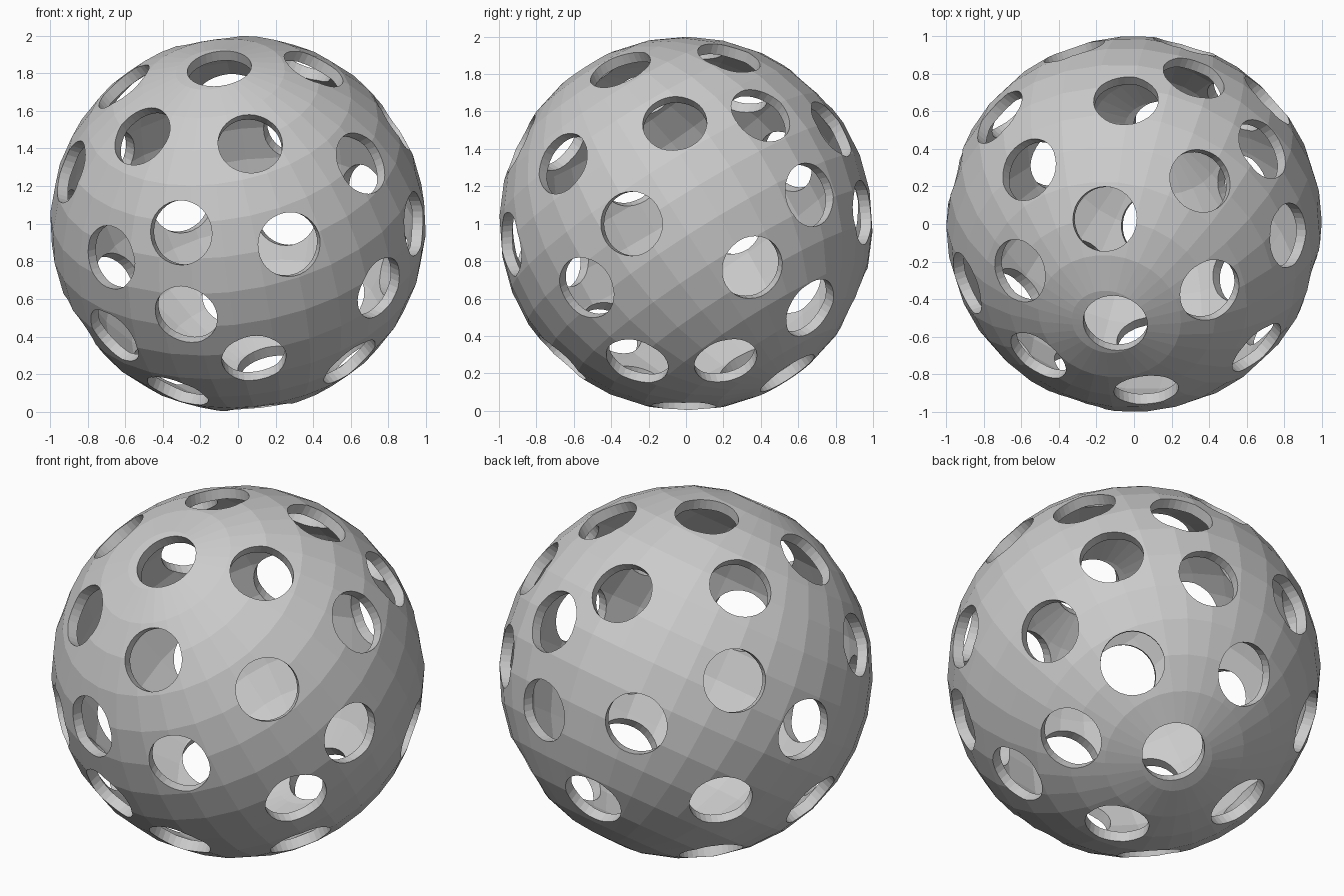
import bpy, bmesh
from mathutils import Vector, Matrix

if "Cube" in bpy.data.objects:
    bpy.data.objects.remove(bpy.data.objects["Cube"])

R, WALL, HOLE_R = 1.0, 0.06, 0.172
CENTRE = Vector((0, 0, 1))
POLE = Vector((-0.14, -0.53, 0.835))      # tilt of the sphere's pole axis

# directions of the drilled holes, seen from the ball's centre
HOLES = [
    (-.10, -.53, .83), (.40, -.35, .82), (-.61, -.25, .735), (-.51, -.70, .465),
    (.065, -.88, .424), (.65, -.655, .32), (-.89, -.315, .277), (-.304, -.935, -.048),
    (.272, -.935, -.11), (.94, -.293, 0), (-.677, -.69, -.18), (-.277, -.81, -.485),
    (.747, -.528, -.34), (-.66, -.42, -.597), (.085, -.667, -.72), (.59, -.26, -.73),
    (-.32, -.26, -.885), (.816, -.06, .535), (-.043, .66, .73), (.32, .78, .51),
    (-.725, .576, .36), (-.56, .29, .756), (.352, .23, .888), (.683, .40, .58),
    (-.155, .027, .97), (-.32, .925, .13), (.27, .945, .06), (.71, .66, .155),
    (.89, .357, -.235), (.57, .667, -.453), (.62, .213, -.736), (.18, .545, -.805),
    (.11, -.01, -.97), (-.95, .257, .01), (-.02, .897, -.405), (-.675, .635, -.34),
    (-.83, .02, -.53), (-.42, .365, -.81),
]


def new_object(name, bm):
    me = bpy.data.meshes.new(name)
    bm.to_mesh(me)
    bm.free()
    ob = bpy.data.objects.new(name, me)
    bpy.context.collection.objects.link(ob)
    return ob


def frame(direction):
    return direction.to_track_quat('Z', 'Y').to_matrix().to_4x4()


# hollow ball: outer skin plus reversed inner skin
bm = bmesh.new()
base = Matrix.Translation(CENTRE) @ frame(POLE)
inner = bmesh.ops.create_uvsphere(bm, u_segments=32, v_segments=16, radius=R - WALL, matrix=base)
bmesh.ops.reverse_faces(bm, faces=bm.faces[:])
bmesh.ops.create_uvsphere(bm, u_segments=32, v_segments=16, radius=R, matrix=base)
ball = new_object("perforated_ball", bm)

# one radial drill per hole
bm = bmesh.new()
for h in HOLES:
    d = Vector(h).normalized()
    bmesh.ops.create_cone(bm, cap_ends=True, segments=32, radius1=HOLE_R, radius2=HOLE_R,
                          depth=0.36, matrix=Matrix.Translation(CENTRE + d) @ frame(d))
drills = new_object("hole_drills", bm)
drills.hide_render = True

# cut the holes and keep the result as plain mesh
mod = ball.modifiers.new("holes", 'BOOLEAN')
mod.operation = 'DIFFERENCE'
mod.solver = 'EXACT'
mod.object = drills
bpy.context.view_layer.update()
dg = bpy.context.evaluated_depsgraph_get()
cut = bpy.data.meshes.new_from_object(ball.evaluated_get(dg))
ball.modifiers.clear()
ball.data = cut
bpy.data.objects.remove(drills)
